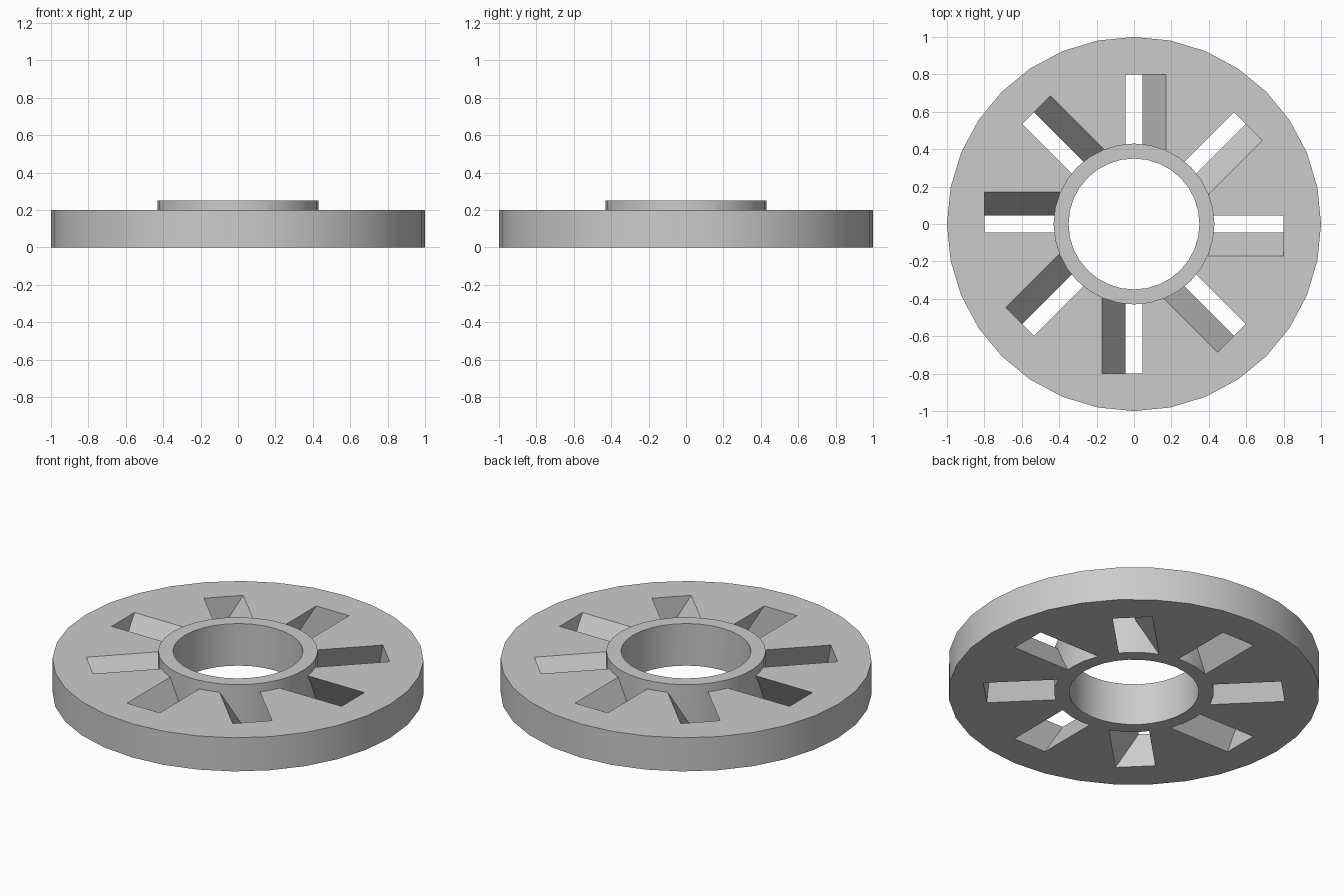
import bpy, bmesh, math
from mathutils import Matrix, Vector

default = bpy.data.objects.get("Cube")
if default:
    bpy.data.objects.remove(default, do_unlink=True)

SIDES = 32
DISC_H, HUB_H = 0.20, 0.25
HUB_R, BORE_R = 0.43, 0.35
SLOTS = 8

metal = bpy.data.materials.new("light_grey")
metal.use_nodes = True
grey = (0.6, 0.6, 0.6, 1)
metal.diffuse_color = grey
metal.node_tree.nodes["Principled BSDF"].inputs["Base Color"].default_value = grey


def make_object(name, bm):
    bmesh.ops.recalc_face_normals(bm, faces=bm.faces)
    mesh = bpy.data.meshes.new(name)
    bm.to_mesh(mesh)
    bm.free()
    mesh.materials.append(metal)
    obj = bpy.data.objects.new(name, mesh)
    bpy.context.collection.objects.link(obj)
    return obj


def cylinder(name, radius, z0, z1):
    bm = bmesh.new()
    bmesh.ops.create_cone(bm, cap_ends=True, segments=SIDES, radius1=radius, radius2=radius,
                          depth=z1 - z0, matrix=Matrix.Translation((0, 0, (z0 + z1) / 2)))
    return make_object(name, bm)


def slot_cutters():
    # slanted radial slots: a box sheared sideways with height, repeated around the axis
    inner, outer, half_width, slant = 0.38, 0.80, 0.1075, -0.625
    bm = bmesh.new()
    for i in range(SLOTS):
        verts = bmesh.ops.create_cube(bm, size=1)["verts"]
        turn = Matrix.Rotation(math.tau * i / SLOTS, 3, "Z")
        for v in verts:
            x = inner if v.co.x < 0 else outer
            z = v.co.z * DISC_H * 2
            y = math.copysign(half_width, v.co.y) + slant * z
            v.co = turn @ Vector((x, y, z + DISC_H / 2))
    return make_object("slot_cutter", bm)


def combine(target, tool, operation):
    mod = target.modifiers.new(operation.lower(), "BOOLEAN")
    mod.operation, mod.solver, mod.object = operation, "EXACT", tool
    bpy.context.view_layer.objects.active = target
    bpy.ops.object.modifier_apply(modifier=mod.name)
    bpy.data.objects.remove(tool, do_unlink=True)


# slotted disc, then the raised hub, then the bore through both
disc = cylinder("slotted_disc", 1.0, 0, DISC_H)
combine(disc, slot_cutters(), "DIFFERENCE")
combine(disc, cylinder("hub", HUB_R, 0, HUB_H), "UNION")
combine(disc, cylinder("bore_cutter", BORE_R, -0.1, HUB_H + 0.1), "DIFFERENCE")

# smooth round walls with crisp rims
bpy.ops.object.select_all(action="DESELECT")
disc.select_set(True)
bpy.context.view_layer.objects.active = disc
bpy.ops.object.shade_smooth_by_angle(angle=math.radians(30))
